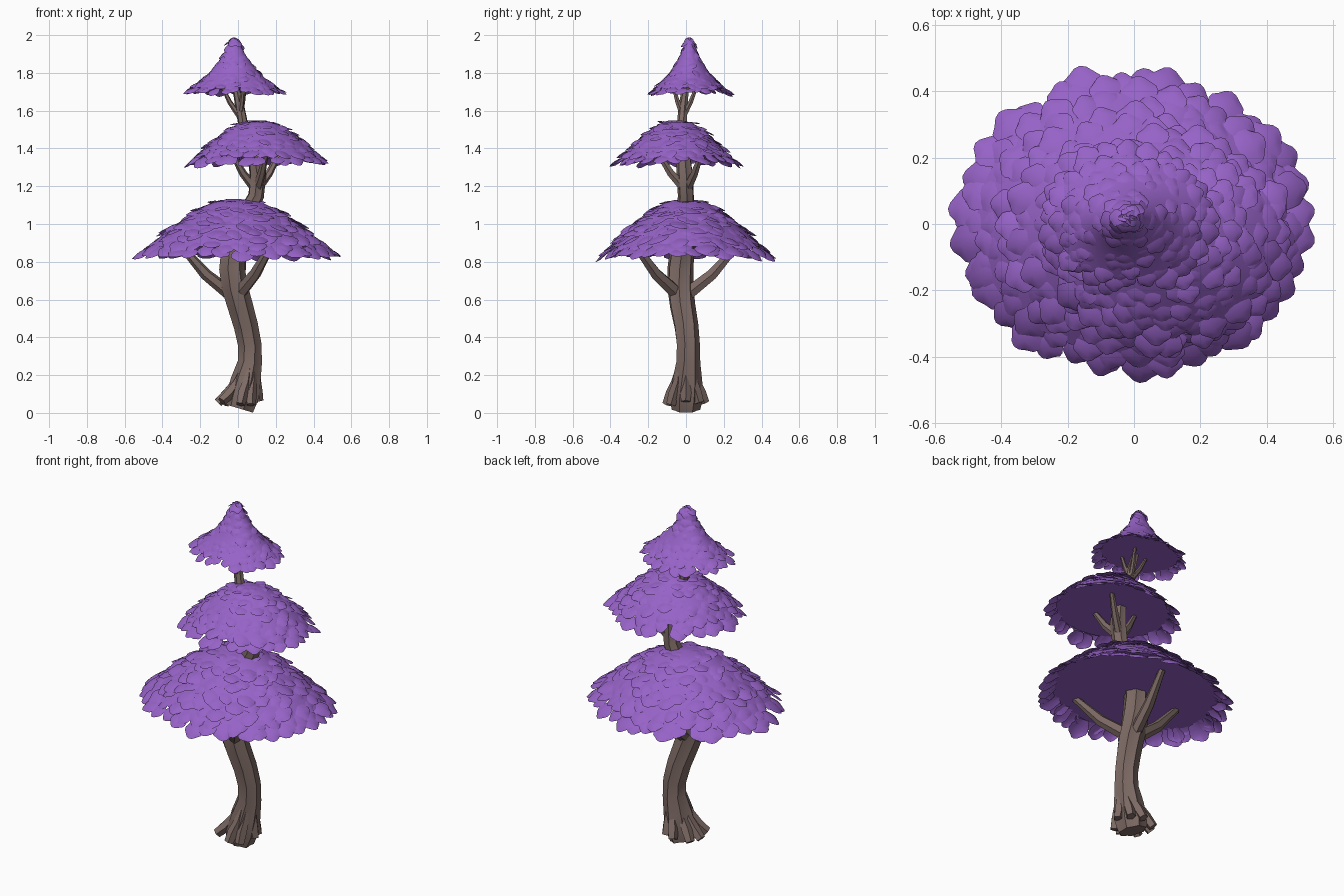
import bpy, bmesh, math, random
from mathutils import Vector

if "Cube" in bpy.data.objects:
    bpy.data.objects.remove(bpy.data.objects["Cube"])

random.seed(11)


def material(name, rgb):
    m = bpy.data.materials.new(name)
    m.diffuse_color = (*rgb, 1)
    m.use_nodes = True
    m.node_tree.nodes["Principled BSDF"].inputs["Base Color"].default_value = m.diffuse_color
    return m


PURPLE = material("purple_leaf", (0.31, 0.125, 0.575))
BROWN = material("brown_bark", (0.205, 0.144, 0.127))


def finish(bm, name, mat, angle):
    me = bpy.data.meshes.new(name)
    bm.to_mesh(me)
    bm.free()
    me.materials.append(mat)
    me.shade_smooth()
    me.set_sharp_from_angle(angle=math.radians(angle))
    ob = bpy.data.objects.new(name, me)
    bpy.context.collection.objects.link(ob)
    return ob


def skin(bm, rings):
    """Bridge equal-sized closed rings of vertices and cap both ends."""
    n = len(rings[0])
    for a, b in zip(rings, rings[1:]):
        for j in range(n):
            k = (j + 1) % n
            bm.faces.new((a[j], a[k], b[k], b[j]))
    bm.faces.new(rings[0][::-1])
    bm.faces.new(rings[-1])


def limb(bm, path, sides, ridge=0.0, twist=0.0):
    """Loft a grooved tube along (x, y, z, radius) points, listed upward."""
    pts = [Vector(p[:3]) for p in path]
    rings = []
    for i, p in enumerate(pts):
        d = pts[min(i + 1, len(pts) - 1)] - pts[max(i - 1, 0)]
        q = Vector((0, 0, 1)).rotation_difference(d.normalized())
        ring = []
        for j in range(sides):
            a = 2 * math.pi * j / sides + twist * i
            r = path[i][3] * (1 + ridge * (1 if j % 2 else -1))
            ring.append(bm.verts.new(p + q @ Vector((r * math.cos(a), r * math.sin(a), 0))))
        rings.append(ring)
    skin(bm, rings)
    return rings


# Trunk: one curving stem running through all three crowns
bm = bmesh.new()
trunk_path = [(.01, 0, .0, .072), (.025, 0, .08, .083), (.043, .005, .17, .076), (.064, .01, .27, .061),
              (.063, .01, .36, .059), (.042, 0, .46, .061), (.01, -.02, .57, .064),
              (-.018, -.03, .66, .066), (-.034, -.03, .76, .066), (-.03, -.02, .88, .06),
              (.04, 0, 1.04, .048), (.095, 0, 1.15, .04), (.105, -.005, 1.26, .042),
              (.08, -.02, 1.42, .032), (.025, -.02, 1.54, .025), (.01, -.015, 1.62, .023),
              (-.015, 0, 1.74, .016)]
rings = limb(bm, trunk_path, 14, .08, .05)
for v in rings[0]:                       # slanted cut at the foot
    v.co.z = max(0, .022 - .3 * (v.co.x - .01))
finish(bm, "trunk", BROWN, 28)

# Roots: flared blunt wedges around the foot
bm = bmesh.new()
for i in range(8):
    a = 2 * math.pi * i / 8 + random.uniform(-.15, .15)
    c, s = math.cos(a), math.sin(a)
    reach = .1 + .012 * (c < -.3) + random.uniform(-.006, .006)
    tip = .052 + random.uniform(-.01, .01)
    limb(bm, [(.008 + reach * c, reach * s, tip, .026),
              (.022 + .078 * c, .078 * s, .105, .031),
              (.043 + .055 * c, .055 * s, .165, .025),
              (.058 + .045 * c, .045 * s, .24, .009)], 5)
finish(bm, "roots", BROWN, 25)


# Branches: bent tapering forks under each crown
def branches(name, start, ends, r):
    bm = bmesh.new()
    s = Vector(start)
    for e in ends:
        e = Vector(e)
        m = s.lerp(e, .5) + Vector((0, 0, -.03 * (e - s).length))
        m += .05 * Vector((e.x - s.x, e.y - s.y, 0))
        limb(bm, [(*s, r), (*m, r * .8), (*e, r * .5)], 6, .08)
    finish(bm, name, BROWN, 28)


branches("lower_branches", (-.01, -.02, .61),
         [(-.30, -.01, .885), (.03, .27, .885), (.18, -.27, .89)], .038)
branches("middle_branches", (.1, 0, 1.18),
         [(-.03, -.03, 1.37), (.22, .08, 1.37), (.15, -.15, 1.38)], .026)
branches("top_branches", (.01, -.015, 1.57),
         [(-.085, 0, 1.73), (.04, .06, 1.74), (.03, -.07, 1.74)], .016)


def leaf(bm, p, d, n, length, width):
    """One cupped rounded scale lying along d with its face toward n."""
    s = n.cross(d)
    grid = []
    for i, w in enumerate((.5, .86, 1, .92, .62)):
        u = (0, .3, .58, .8, 1)[i]
        row = []
        for j in range(-2, 3):
            v = j / 2
            along = length * (u - .2 * u * u * v * v)
            rise = length * (-.1 + .42 * u - .3 * u * u) - .1 * width * w * v * v
            row.append(bm.verts.new(p + d * along + s * (width * w * v / 2) + n * rise))
        grid.append(row)
    for a, b in zip(grid, grid[1:]):
        for j in range(4):
            bm.faces.new((a[j], b[j], b[j + 1], a[j + 1]))


# Crowns: closed shell with rows of overlapping scales
def crown(name, centre, radii, profile, rows, length, width):
    def point(t, a):
        f = min(max(t, 0), 1) * (len(profile) - 1)
        i = min(int(f), len(profile) - 2)
        r, z = Vector(profile[i]).lerp(Vector(profile[i + 1]), f - i)
        return Vector((centre[0] + radii[0] * r * math.cos(a),
                       centre[1] + radii[1] * r * math.sin(a), z)), r

    bm = bmesh.new()
    shell = []
    for i in range(13):
        t = 1 - i / 12 * .98
        shell.append([bm.verts.new(point(t, 2 * math.pi * j / 40)[0]) for j in range(40)])
    skin(bm, shell)
    for k in range(rows):
        t = .02 + .98 * k / (rows - 1)
        size = .7 + .3 * t
        r = point(t, 0)[1]
        around = math.pi * r * (radii[0] + radii[1])
        count = max(5, round(around / (width * size * .68)))
        for j in range(count):
            a = 2 * math.pi * (j + .5 * (k % 2) + random.uniform(-.3, .3)) / count
            tj = t + random.uniform(-.06, .03)
            p = point(tj, a)[0]
            t0 = min(max(tj, .12), .93)
            d = (point(t0 + .07, a)[0] - point(t0 - .06, a)[0]).normalized()
            side = (point(t0, a + .05)[0] - point(t0, a - .05)[0]).normalized()
            n = d.cross(side).normalized()
            tilt = random.uniform(-.05, .2) * (1 if t > .15 else .3)
            d = (d + side * random.uniform(-.25, .25) + n * tilt).normalized()
            n = (n - d * n.dot(d) + side * random.uniform(-.2, .2)).normalized()
            n = (n - d * n.dot(d)).normalized()
            q = size * random.uniform(.82, 1.15)
            leaf(bm, p, d, n, length * q, width * q)
    finish(bm, name, PURPLE, 50)


crown("lower_crown", (-.005, 0), (.47, .397),
      [(0, 1.134), (.26, 1.118), (.42, 1.082), (.57, 1.037), (.72, .987), (.87, .932), (1, .88)],
      10, .112, .115)
crown("middle_crown", (.105, -.05), (.32, .28),
      [(0, 1.55), (.28, 1.538), (.48, 1.503), (.67, 1.457), (.85, 1.41), (1, 1.363)],
      8, .088, .09)
crown("top_crown", (-.02, .018), (.225, .18),
      [(0, 1.99), (.12, 1.97), (.2, 1.92), (.37, 1.86), (.59, 1.80), (.8, 1.757), (1, 1.722)],
      9, .068, .068)
